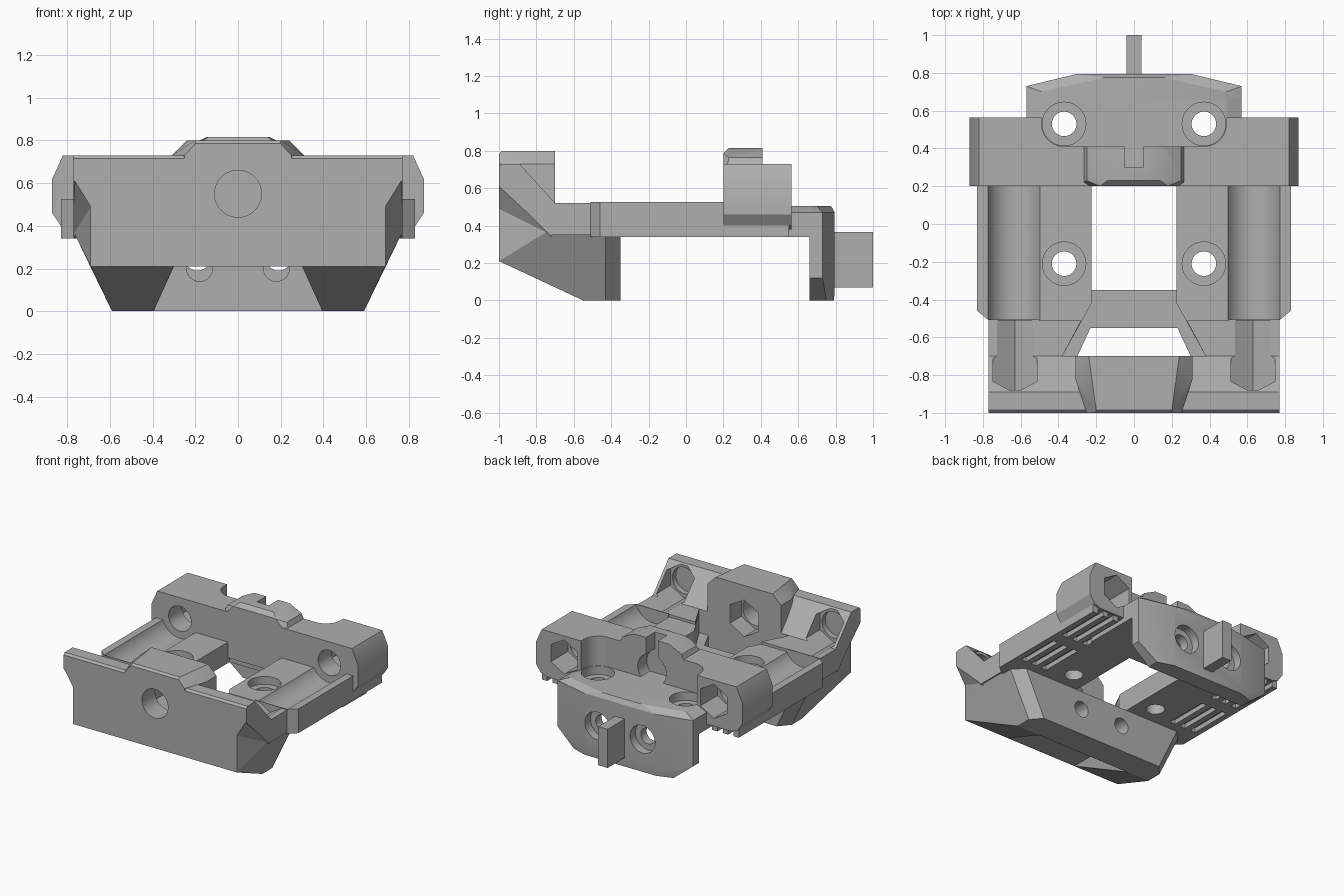
import bpy, bmesh, math
from mathutils import Vector

if "Cube" in bpy.data.objects:
    bpy.data.objects.remove(bpy.data.objects["Cube"])

grey = bpy.data.materials.new("matte_grey")
grey.use_nodes = True
grey.diffuse_color = (0.43, 0.43, 0.43, 1)
grey.node_tree.nodes["Principled BSDF"].inputs["Base Color"].default_value = (0.43, 0.43, 0.43, 1)


def finish(bm, name):
    bmesh.ops.recalc_face_normals(bm, faces=bm.faces)
    mesh = bpy.data.meshes.new(name)
    bm.to_mesh(mesh)
    bm.free()
    mesh.materials.append(grey)
    ob = bpy.data.objects.new(name, mesh)
    bpy.context.collection.objects.link(ob)
    return ob


def prism(name, axis, profile, a, b):
    """Extrude a 2D profile along an axis from a to b."""
    place = {"x": lambda u, v, t: (t, u, v),
             "y": lambda u, v, t: (u, t, v),
             "z": lambda u, v, t: (u, v, t)}[axis]
    bm = bmesh.new()
    face = bm.faces.new([bm.verts.new(place(u, v, a)) for u, v in profile])
    ext = bmesh.ops.extrude_face_region(bm, geom=[face])
    moved = [g for g in ext["geom"] if isinstance(g, bmesh.types.BMVert)]
    bmesh.ops.translate(bm, verts=moved, vec=Vector(place(0, 0, b - a)))
    return finish(bm, name)


def box(name, x, y, z):
    return prism(name, "z", [(x[0], y[0]), (x[1], y[0]), (x[1], y[1]), (x[0], y[1])], *z)


def rod(axis, centre, r, a, b, n=40):
    """Round or hexagonal cutter."""
    turns = [2 * math.pi * i / n for i in range(n)]
    return prism("cutter", axis, [(centre[0] + r * math.sin(t), centre[1] + r * math.cos(t))
                                  for t in turns], a, b)


def hull(name, points):
    """Convex solid, symmetric in x."""
    bm = bmesh.new()
    for x, y, z in points:
        for s in (1, -1):
            bm.verts.new((s * x, y, z))
    out = bmesh.ops.convex_hull(bm, input=bm.verts)
    bmesh.ops.delete(bm, geom=list({v for v in out["geom_interior"] if v.is_valid}), context="VERTS")
    bmesh.ops.dissolve_limit(bm, angle_limit=0.01, verts=bm.verts, edges=bm.edges)
    return finish(bm, name)


def both(half):
    """Close a right-hand half profile with its mirror image."""
    return half + [(-u, v) for u, v in reversed(half)]


def boolean(ob, others, operation):
    for other in others:
        mod = ob.modifiers.new("cut", "BOOLEAN")
        mod.operation, mod.solver, mod.object = operation, "EXACT", other
    bpy.context.view_layer.update()
    deps = bpy.context.evaluated_depsgraph_get()
    mesh = bpy.data.meshes.new_from_object(ob.evaluated_get(deps))
    ob.modifiers.clear()
    ob.data = mesh
    for other in others:
        bpy.data.objects.remove(other)


def smooth(ob):
    bpy.ops.object.select_all(action="DESELECT")
    ob.select_set(True)
    bpy.context.view_layer.objects.active = ob
    bpy.ops.object.shade_smooth_by_angle(angle=math.radians(25))


SCREW_X, ROD_X, ROD_Z, MID_Z = 0.37, 0.63, 0.57, 0.55

# Front wall: tapered lower body, flared ears, sloped upper wall, centre boss
front = hull("front_wall", [
    (0.69, -1, 0.21), (0.69, -1, 0.5), (0.77, -0.74, 0.37), (0.77, -0.74, 0.5),
    (0.59, -0.55, 0), (0.59, -0.43, 0), (0.755, -0.43, 0.34), (0.52, -0.35, 0), (0.68, -0.35, 0.34)])
ears = hull("ears", [
    (0.77, -1, 0.62), (0.69, -1, 0.49), (0.77, -0.72, 0.34),
    (0.77, -0.72, 0.5), (0.77, -0.95, 0.64)])
upper = prism("upper", "x", [(-1, 0.61), (-1, 0.715), (-0.985, 0.73), (-0.89, 0.73), (-0.7, 0.52),
                             (-0.51, 0.52), (-0.51, 0.35), (-0.72, 0.35)], -0.77, 0.77)
boss = hull("boss", [
    (0.25, -1, 0.73), (0.2, -1, 0.785), (0.25, -1, 0.4), (0.26, -0.85, 0.73), (0.2, -0.985, 0.8),
    (0.31, -0.82, 0.73), (0.31, -0.7, 0.73), (0.24, -0.7, 0.8), (0.31, -0.7, 0.42), (0.25, -0.7, 0.35)])
boolean(front, [ears, upper, boss], "UNION")
cuts = [
    # Open channel behind the boss, leaving a cross bar
    prism("cutter", "z", both([(0.38, -0.7), (0.23, -0.42), (0.23, -0.3)]), 0.34, 0.7),
    prism("cutter", "z", both([(0.3, -0.7), (0.23, -0.55)]), -0.1, 0.4),
    prism("cutter", "y", both([(0.4, -0.01), (0.3, 0.21)]), -1.1, -0.55),
    rod("y", (0, MID_Z), 0.11, -1.1, -0.6),
    rod("y", (0, MID_Z), 0.14, -0.84, -0.6, 6),
]
for s in (1, -1):
    cuts += [rod("y", (s * ROD_X, 0.6), 0.135, -0.88, -0.5, 6),
             rod("y", (s * ROD_X, 0.6), 0.1, -0.92, -0.8),
             rod("y", (s * 0.18, 0.2), 0.06, -0.6, -0.3)]
boolean(front, cuts, "DIFFERENCE")
smooth(front)

# Side rails: rod trough, screw pad and grooved underside
for side, s in (("left", 1), ("right", -1)):
    rail = prism(side + "_rail", "z", [(s * 0.5, -0.51), (s * 0.77, -0.51), (s * 0.83, -0.46),
                                      (s * 0.83, 0.55), (s * 0.5, 0.55)], 0.34, 0.525)
    pad = prism("pad", "z", [(s * 0.38, -0.7), (s * 0.5, -0.7), (s * 0.5, 0.66),
                             (s * 0.225, 0.66), (s * 0.225, -0.42)], 0.34, 0.5)
    boolean(rail, [pad], "UNION")
    cuts = [rod("y", (s * ROD_X, ROD_Z), 0.15, -0.505, 0.7, 48)]
    for y in (-0.21, 0.53):
        cuts += [rod("z", (s * SCREW_X, y), 0.065, 0.2, 0.8),
                 rod("z", (s * SCREW_X, y), 0.115, 0.44, 0.8)]
    for y in ((-0.28, 0.06), (0.16, 0.6)):
        for x in (0.56, 0.65, 0.74):
            cuts.append(box("cutter", sorted((s * x, s * (x + 0.045))), y, (0.3, 0.375)))
    boolean(rail, cuts, "DIFFERENCE")
    smooth(rail)

# Rear block: faceted ends, centre bump, stepped back
block = prism("rear_block", "y", both([
    (0.78, 0.38), (0.83, 0.4), (0.87, 0.46), (0.87, 0.62), (0.82, 0.73)]), 0.2, 0.565)
bump = hull("bump", [
    (0.27, 0.22, 0.72), (0.24, 0.2, 0.72), (0.27, 0.41, 0.72), (0.25, 0.41, 0.765), (0.15, 0.41, 0.815),
    (0.14, 0.23, 0.815), (0.18, 0.2, 0.785), (0.25, 0.23, 0.765)])
boolean(block, [bump], "UNION")
cuts = [
    box("cutter", (-0.49, 0.49), (0.53, 0.7), (0.5, 0.9)),
    box("cutter", (-0.37, 0.37), (0.41, 0.6), (0.5, 0.9)),
    box("cutter", (-0.05, 0.05), (0.3, 0.5), (0.6, 0.9)),
    rod("y", (0, 0.58), 0.12, 0.3, 0.6),
]
for s in (1, -1):
    cuts += [rod("z", (s * SCREW_X, 0.53), 0.119, 0.44, 0.9),
             rod("z", (s * SCREW_X, 0.53), 0.065, 0.2, 0.8),
             rod("y", (s * ROD_X, ROD_Z), 0.095, 0.1, 0.7),
             rod("y", (s * ROD_X, ROD_Z), 0.13, 0.36, 0.7, 6)]
boolean(block, cuts, "DIFFERENCE")
smooth(block)

# Rear flange: flat shelf with a downturned plate
flange = hull("rear_flange", [
    (0.42, 0.66, 0), (0.57, 0.66, 0.12), (0.57, 0.66, 0.47), (0.49, 0.66, 0.505),
    (0.42, 0.75, 0), (0.57, 0.73, 0.12), (0.57, 0.73, 0.47), (0.49, 0.7, 0.505),
    (0.3, 0.79, 0), (0.3, 0.795, 0.04), (0.3, 0.795, 0.47), (0.16, 0.775, 0.505)])
shelf = hull("shelf", [(x, y, z) for y in (0.22, 0.7)
                       for x, z in ((0.57, 0.34), (0.57, 0.47), (0.49, 0.505))])
boolean(flange, [shelf], "UNION")
cuts = []
for s in (1, -1):
    cuts += [rod("y", (s * 0.19, 0.25), 0.06, 0.6, 0.9),
             rod("y", (s * 0.19, 0.25), 0.105, 0.73, 0.9),
             rod("z", (s * SCREW_X, 0.53), 0.065, 0.2, 0.8),
             rod("z", (s * SCREW_X, 0.53), 0.115, 0.44, 0.8)]
boolean(flange, cuts, "DIFFERENCE")
smooth(flange)

# Rear tab
box("rear_tab", (-0.04, 0.04), (0.78, 1), (0.07, 0.365))
